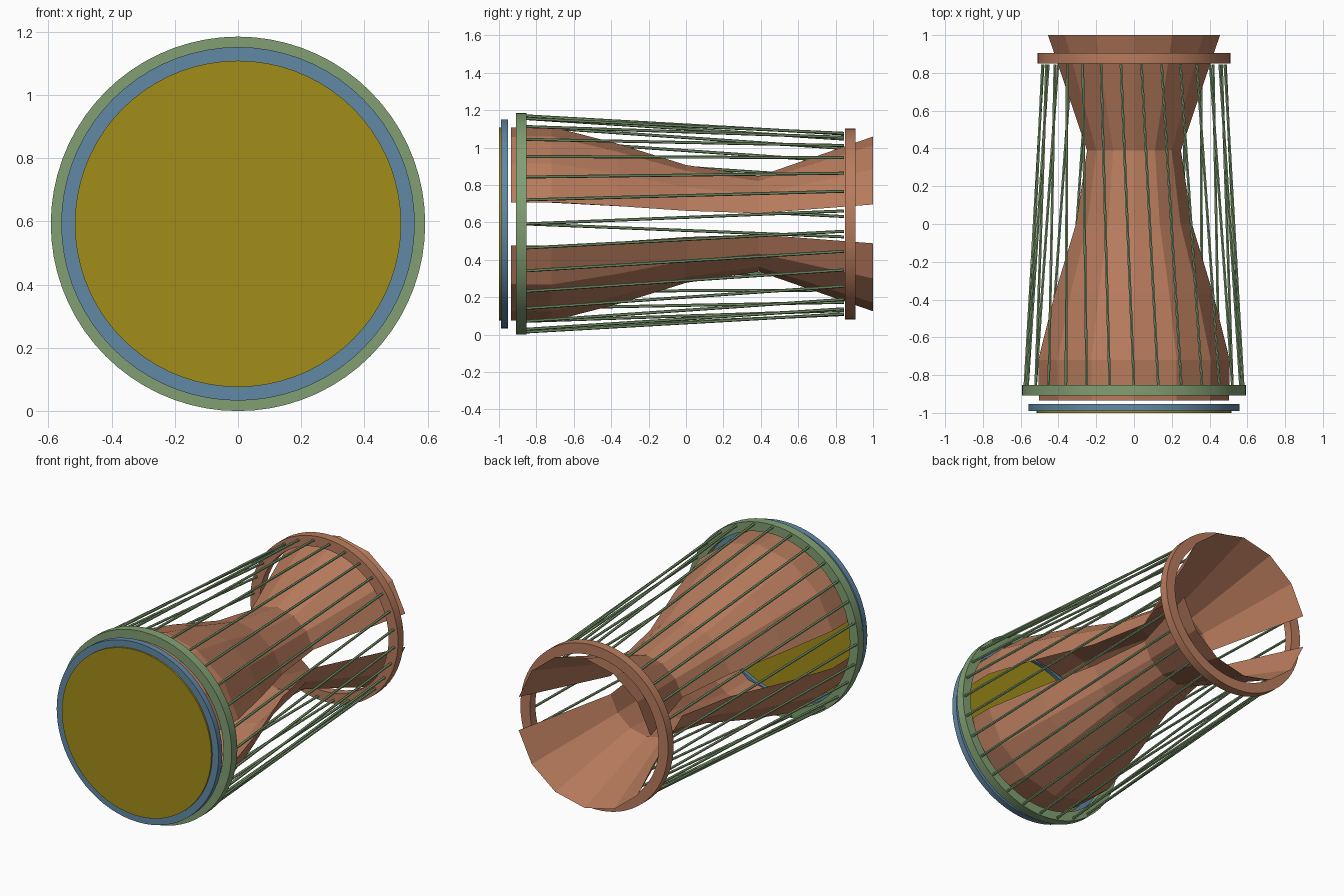
import bpy, bmesh
from math import sin, cos, pi, radians
from mathutils import Vector

if "Cube" in bpy.data.objects:
    bpy.data.objects.remove(bpy.data.objects["Cube"])

CZ = 0.592  # height of the drum axis


def material(name, rgb):
    m = bpy.data.materials.new(name)
    m.diffuse_color = (*rgb, 1)
    m.use_nodes = True
    m.node_tree.nodes["Principled BSDF"].inputs["Base Color"].default_value = m.diffuse_color
    return m


WOOD = material("wood", (0.48, 0.20, 0.11))
BLUE = material("blue", (0.12, 0.25, 0.38))
GREEN = material("green", (0.22, 0.35, 0.17))
SKIN = material("skin", (0.36, 0.27, 0.01))


def pt(r, a, y):
    return Vector((r * cos(a), y, CZ + r * sin(a)))


def finish(name, bm, mat, smooth=False):
    bmesh.ops.recalc_face_normals(bm, faces=bm.faces)
    me = bpy.data.meshes.new(name)
    bm.to_mesh(me)
    bm.free()
    ob = bpy.data.objects.new(name, me)
    bpy.context.collection.objects.link(ob)
    me.materials.append(mat)
    if smooth:
        bpy.ops.object.select_all(action='DESELECT')
        ob.select_set(True)
        bpy.context.view_layer.objects.active = ob
        bpy.ops.object.shade_smooth_by_angle(angle=radians(35))
    return ob


def ring(name, r_out, r_in, y0, y1, mat, n=72):
    """Rectangular section swept round the y axis; r_in = 0 gives a disc."""
    bm = bmesh.new()
    prof = [(r_out, y0), (r_out, y1)]
    if r_in:
        prof += [(r_in, y1), (r_in, y0)]
    loops = [[bm.verts.new(pt(r, 2 * pi * i / n, y)) for i in range(n)] for r, y in prof]
    pairs = len(loops) if r_in else 1
    for k in range(pairs):
        a, b = loops[k], loops[(k + 1) % len(loops)]
        for i in range(n):
            j = (i + 1) % n
            bm.faces.new((a[i], a[j], b[j], b[i]))
    if not r_in:
        for lp in loops:
            bm.faces.new(lp)
    return finish(name, bm, mat, True)


# waisted shell: 14-sided, side faces left open, so two halves
PROFILE = [(0.516, -0.935), (0.52, -0.72), (0.43, -0.37),
           (0.315, 0.0), (0.255, 0.39), (0.467, 1.0)]
STEP = 2 * pi / 14
for name, start in (("upper_shell", 0), ("lower_shell", pi)):
    bm = bmesh.new()
    rows = [[bm.verts.new(pt(r, start + STEP * (k + 0.5), y)) for k in range(7)]
            for r, y in PROFILE]
    for a, b in zip(rows, rows[1:]):
        for k in range(6):
            bm.faces.new((a[k], a[k + 1], b[k + 1], b[k]))
    finish(name, bm, WOOD)

# hoops and drum head
ring("back_hoop", 0.51, 0.445, 0.85, 0.905, WOOD)
ring("tension_hoop", 0.592, 0.535, -0.908, -0.852, GREEN)
ring("head_rim", 0.559, 0.512, -0.99, -0.953, BLUE)
ring("drum_head", 0.516, 0, -1.0, -0.975, SKIN)

# cords: 28 thin rods, slightly twisted from front to back
bm = bmesh.new()
TWIST = radians(8.2)
for k in range(28):
    a = 2 * pi * k / 28
    p, q = pt(0.578, a, -0.86), pt(0.486, a + TWIST, 0.845)
    d = q - p
    geo = bmesh.ops.create_cone(bm, cap_ends=True, segments=6, radius1=0.008,
                                radius2=0.008, depth=d.length)
    rot = d.to_track_quat('Z', 'Y').to_matrix()
    bmesh.ops.rotate(bm, verts=geo["verts"], matrix=rot)
    bmesh.ops.translate(bm, verts=geo["verts"], vec=(p + q) / 2)
finish("cords", bm, GREEN)
